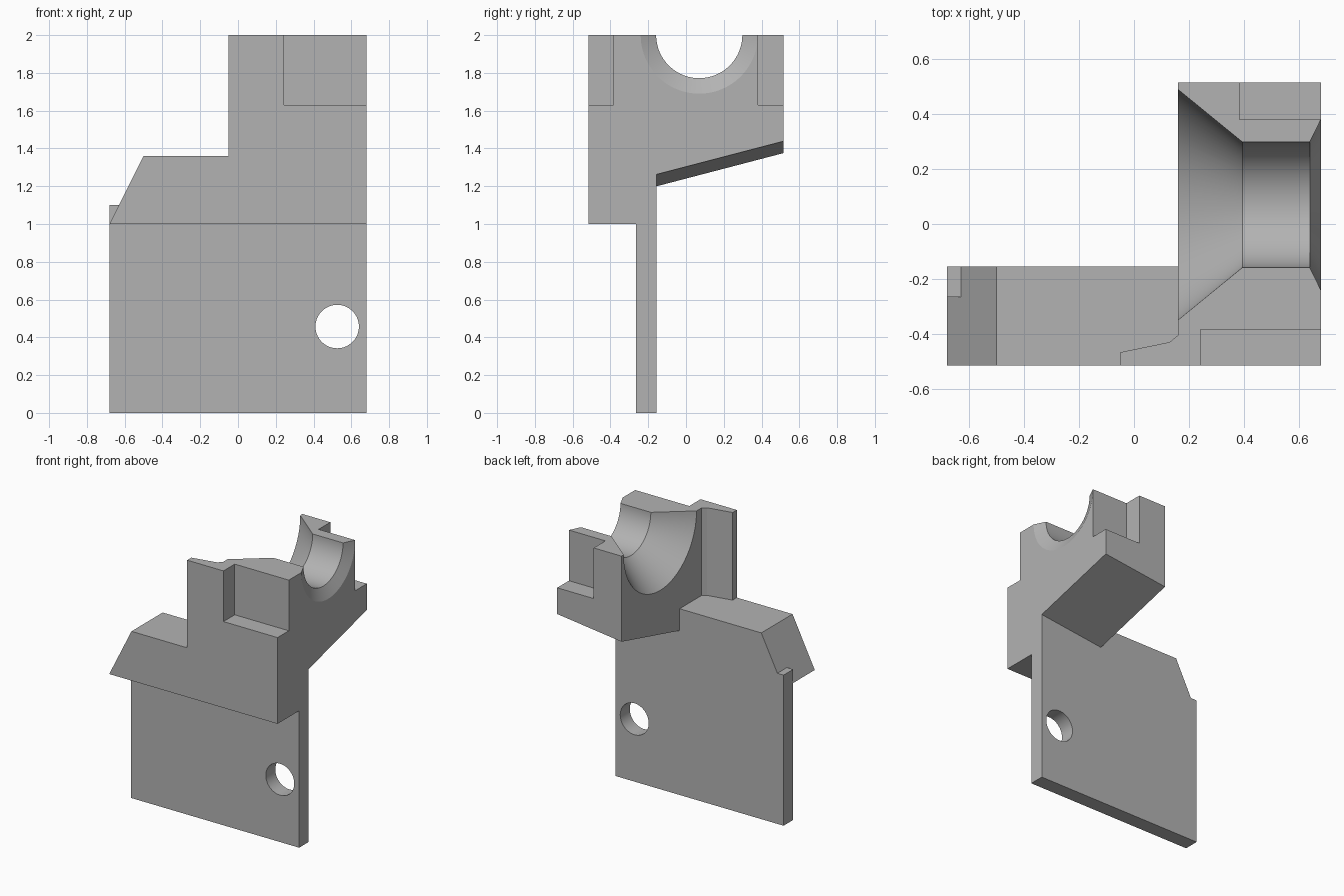
import bpy
import bmesh
import math
from mathutils import Matrix, Vector

cube = bpy.data.objects.get("Cube")
if cube:
    bpy.data.objects.remove(cube, do_unlink=True)

grey = bpy.data.materials.new("plain grey")
grey.use_nodes = True
colour = (0.45, 0.45, 0.45, 1)
grey.diffuse_color = colour
grey.node_tree.nodes["Principled BSDF"].inputs["Base Color"].default_value = colour


def finish(name, bm):
    bmesh.ops.recalc_face_normals(bm, faces=bm.faces)
    mesh = bpy.data.meshes.new(name)
    bm.to_mesh(mesh)
    bm.free()
    mesh.materials.append(grey)
    obj = bpy.data.objects.new(name, mesh)
    bpy.context.collection.objects.link(obj)
    return obj


def prism(name, points, step):
    """Sweep a flat outline along a straight step."""
    bm = bmesh.new()
    face = bm.faces.new([bm.verts.new(p) for p in points])
    swept = bmesh.ops.extrude_face_region(bm, geom=[face])["geom"]
    verts = [v for v in swept if isinstance(v, bmesh.types.BMVert)]
    bmesh.ops.translate(bm, verts=verts, vec=Vector(step))
    return finish(name, bm)


def box(name, x0, x1, y0, y1, z0, z1):
    return prism(name, [(x0, y0, z0), (x1, y0, z0), (x1, y1, z0), (x0, y1, z0)],
                 (0, 0, z1 - z0))


def lathe_x(name, profile, y, z, sides=96):
    """Closed solid of revolution about an axis along x."""
    bm = bmesh.new()
    rings = []
    for x, r in profile:
        rings.append([bm.verts.new((x, y + r * math.cos(i * math.tau / sides),
                                    z + r * math.sin(i * math.tau / sides)))
                      for i in range(sides)])
    for a, b in zip(rings, rings[1:]):
        for i in range(sides):
            j = (i + 1) % sides
            bm.faces.new((a[i], a[j], b[j], b[i]))
    bm.faces.new(rings[0])
    bm.faces.new(rings[-1])
    return finish(name, bm)


def combine(target, other, operation):
    mod = target.modifiers.new(operation, "BOOLEAN")
    mod.operation = operation
    mod.solver = "EXACT"
    mod.object = other
    bpy.context.view_layer.objects.active = target
    bpy.ops.object.modifier_apply(modifier=mod.name)
    bpy.data.objects.remove(other, do_unlink=True)


LEFT, FRONT, BACK = 0.68, -0.515, 0.515
PLATE_BACK, SHELF, TOP = -0.155, 1.36, 2.0
INNER = 0.16

# Thick shoulder with a sloped end
bracket = prism("bracket", [(-LEFT, FRONT, 1), (LEFT, FRONT, 1), (LEFT, FRONT, SHELF),
                            (-0.5, FRONT, SHELF)], (0, PLATE_BACK - FRONT, 0))

# Thin mounting plate
plate = box("mounting_plate", -LEFT, LEFT, -0.265, PLATE_BACK, 0, 1.1)
combine(bracket, plate, "UNION")

# Cradle block with a slanted underside
cradle = prism("cradle_block", [(INNER, FRONT, 1.1), (INNER, -0.2, 1.1),
                                (INNER, PLATE_BACK, 1.2), (INNER, BACK, 1.375),
                                (INNER, BACK, TOP), (INNER, FRONT, TOP)],
               (LEFT - INNER, 0, 0))
for v in cradle.data.vertices:
    if v.co.x > INNER + 0.1 and 1.15 < v.co.z < 1.5:
        v.co.z += 0.063
combine(bracket, cradle, "UNION")

# Thin front wall beside the cradle
wall = prism("front_wall", [(-0.05, FRONT, 1.2), (0.3, FRONT, 1.2), (0.3, -0.405, 1.2),
                            (INNER, -0.405, 1.2), (0.13, -0.43, 1.2),
                            (-0.05, -0.467, 1.2)], (0, 0, TOP - 1.2))
combine(bracket, wall, "UNION")

# Funnel, round channel and flared mouth
funnel = lathe_x("funnel_cutter", [(0.1, 0.469), (0.395, 0.228), (0.64, 0.228),
                                   (0.72, 0.392)], 0.07, TOP)
combine(bracket, funnel, "DIFFERENCE")

# Corner notches
combine(bracket, box("front_notch", 0.243, 0.8, -0.7, -0.385, 1.63, 2.2), "DIFFERENCE")
combine(bracket, box("back_notch", 0.385, 0.8, 0.38, 0.7, 1.63, 2.2), "DIFFERENCE")

# Bolt hole through the plate
bm = bmesh.new()
bmesh.ops.create_cone(bm, cap_ends=True, segments=64, radius1=0.115, radius2=0.115, depth=0.5,
                      matrix=Matrix.Translation((0.525, -0.2, 0.457))
                      @ Matrix.Rotation(math.pi / 2, 4, "X"))
combine(bracket, finish("hole_cutter", bm), "DIFFERENCE")

# Smooth the round surfaces, keep edges sharp
bpy.ops.object.select_all(action="DESELECT")
bracket.select_set(True)
bpy.context.view_layer.objects.active = bracket
bpy.ops.object.shade_smooth_by_angle(angle=math.radians(25))
